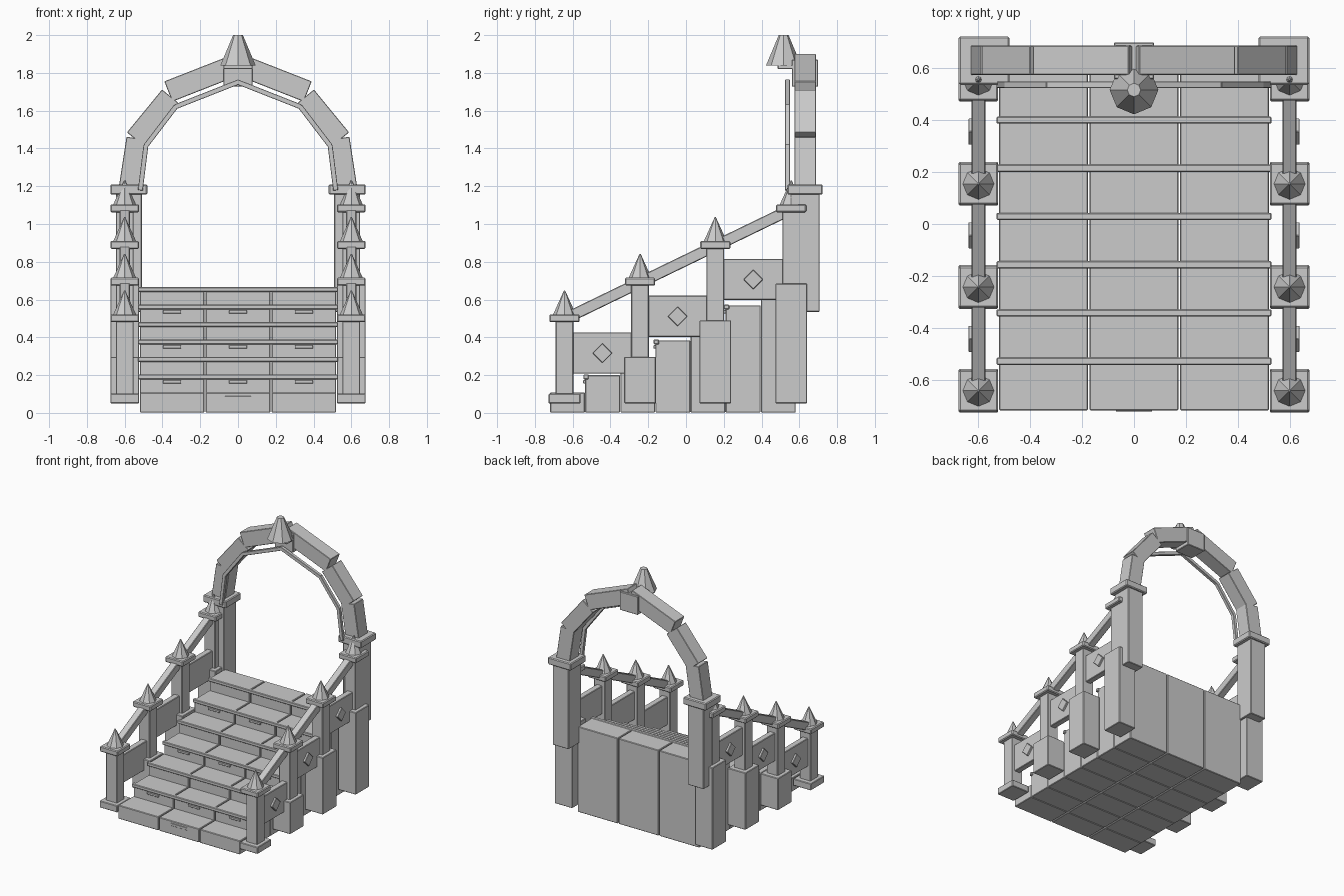
import bpy, bmesh, math
from mathutils import Matrix, Vector

if "Cube" in bpy.data.objects:
    bpy.data.objects.remove(bpy.data.objects["Cube"])


def finish(name, bm, bevel=0.0):
    me = bpy.data.meshes.new(name)
    bmesh.ops.recalc_face_normals(bm, faces=bm.faces)
    bm.to_mesh(me)
    bm.free()
    ob = bpy.data.objects.new(name, me)
    bpy.context.collection.objects.link(ob)
    if bevel:
        mod = ob.modifiers.new("edge_bevel", 'BEVEL')
        mod.width, mod.segments = bevel, 1
    return ob


def box(name, x, y, z, bevel=0.004, rot=None):
    """Box from (min, max) ranges; rot turns it about its own centre."""
    c = Vector([(r[0] + r[1]) / 2 for r in (x, y, z)])
    size = [abs(r[1] - r[0]) for r in (x, y, z)]
    bm = bmesh.new()
    mat = Matrix.Translation(c) @ (rot or Matrix()) @ Matrix.Diagonal((*size, 1))
    bmesh.ops.create_cube(bm, size=1, matrix=mat)
    return finish(name, bm, bevel)


def cone(name, x, y, z0, z1, r0, r1):
    bm = bmesh.new()
    bmesh.ops.create_cone(bm, cap_ends=True, segments=8, radius1=r0, radius2=r1,
                          depth=z1 - z0, matrix=Matrix.Translation((x, y, (z0 + z1) / 2)))
    return finish(name, bm)


def slab(name, p, q, width, y, s, bevel=0.003):
    """Bar in the xz plane: p-q is its outer edge, width goes inward; s mirrors it."""
    p, q = Vector(p), Vector(q)
    d = (q - p).normalized()
    n = Vector((d.y, -d.x)) * width
    bm = bmesh.new()
    vs = [bm.verts.new((s * v.x, y[0], v.y)) for v in (p, q, q + n, p + n)]
    f = bm.faces.new(vs)
    ext = bmesh.ops.extrude_face_region(bm, geom=[f])
    bmesh.ops.translate(bm, vec=(0, y[1] - y[0], 0),
                        verts=[v for v in ext['geom'] if isinstance(v, bmesh.types.BMVert)])
    return finish(name, bm, bevel)


def around(c, h):
    return (c - h, c + h)


# Stair blocks: seven steps, three columns each, with nosings and riser plaques
run, rise, front = 0.186, 0.0925, -0.72
for i in range(7):
    y0, top = front + i * run, 0.107 + i * rise
    for c in (-1, 0, 1):
        xc = c * 0.349
        box("step_block", around(xc, 0.171), (y0, y0 + run - 0.001), (0.002, top))
        if i % 2 == 1:
            box("riser_plaque", around(xc, 0.048), (y0 - 0.01, y0 + 0.01), around(top - 0.035, 0.009), 0.002)
    if i:
        box("step_nosing", (-0.53, 0.53), (y0 - 0.009, y0 + 0.019), (top - 0.022, top + 0.004))
box("front_plaque", (-0.07, 0.07), (front - 0.003, front + 0.02), (0.07, 0.09), 0.002)

post_y = [-0.643, -0.243, 0.155, 0.557]
for s in (-1, 1):
    x = s * 0.6
    # Newel posts with pedestal, cap and spike
    for i, y in enumerate(post_y):
        ped = 0.102 + i * 0.194
        cap = 0.48 + i * 0.194
        box("pedestal", around(x, 0.076), around(y, 0.084), (0.05, ped))
        box("post", around(x, 0.047), around(y, 0.047), (ped - 0.01, cap + 0.005))
        box("post_cap", around(x, 0.076), around(y, 0.08), (cap, cap + 0.042), 0.006)
        cone("post_spike", x, y, cap + 0.04, cap + 0.168, 0.061, 0.003)

    # Infill panels with outer diamonds
    for i in range(3):
        y0, y1 = post_y[i] + 0.04, post_y[i + 1] - 0.04
        z0 = 0.208 + i * 0.195
        box("side_panel", around(x, 0.024), (y0, y1), (z0, z0 + 0.218))
        box("panel_diamond", around(s * 0.625, 0.014), around((y0 + y1) / 2, 0.037),
            around(z0 + 0.108, 0.037), 0.003, Matrix.Rotation(math.pi / 4, 4, 'X'))

    # Sloping handrail
    a, b = Vector((post_y[0], 0.497)), Vector((post_y[3], 1.078))
    m, d = (a + b) / 2, b - a
    box("handrail", around(x, 0.027), around(m.x, d.length / 2), around(m.y, 0.03), 0.004,
        Matrix.Rotation(math.atan2(d.y, d.x), 4, 'X'))

    # Arch pillar and impost
    box("arch_pillar", around(s * 0.577, 0.068), (0.553, 0.707), (0.535, 1.16))
    box("arch_impost", around(s * 0.578, 0.098), (0.537, 0.723), (1.155, 1.21), 0.006)

    # Arch stones, left as separate straight pieces with open joints
    for p, q in (((-0.632, 1.19), (-0.59, 1.462)),
                 ((-0.588, 1.485), (-0.402, 1.712)),
                 ((-0.39, 1.755), (-0.02, 1.9))):
        slab("arch_stone", p, q, 0.115, (0.575, 0.688), s)

    # Thin trim in front of the arch opening
    trim = [(-0.53, 1.18), (-0.5, 1.42), (-0.338, 1.632), (0.0, 1.765)]
    for p, q in zip(trim, trim[1:]):
        slab("arch_trim", p, q, 0.026, (0.525, 0.55), s, 0.002)

# Keystone with bracket and large spike
box("keystone", (-0.078, 0.078), (0.56, 0.7), (1.727, 1.87))
box("spike_bracket", (-0.078, 0.078), (0.485, 0.57), (1.82, 1.843))
cone("crown_spike", 0, 0.517, 1.838, 2.0, 0.094, 0.026)
